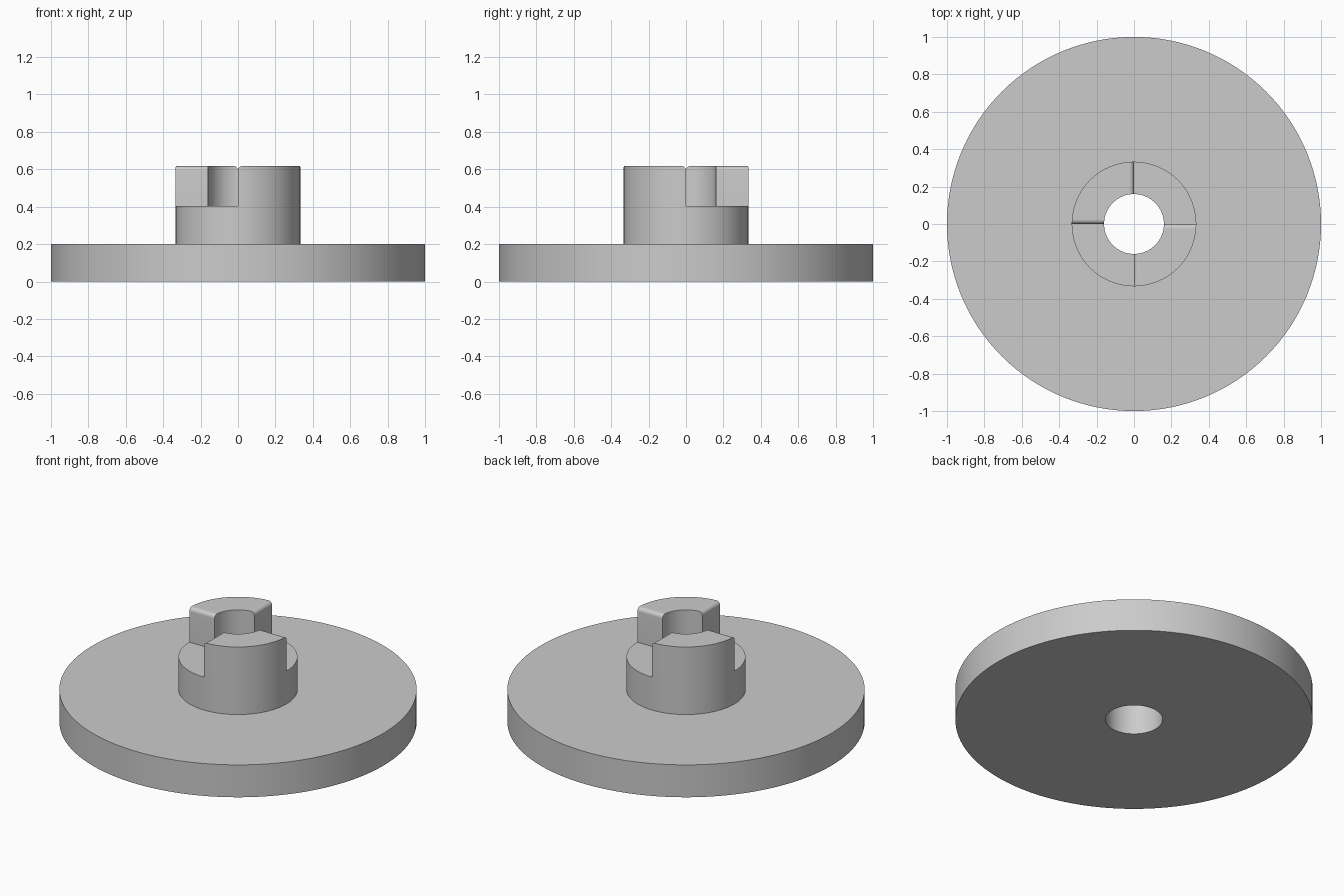
import bpy, bmesh
from math import pi, sin, cos, asin
from mathutils import Vector

cube = bpy.data.objects.get("Cube")
if cube:
    bpy.data.objects.remove(cube, do_unlink=True)

BORE, HUB, DISC = 0.16, 0.333, 1.0
DISC_TOP, HUB_TOP, JAW_TOP = 0.2, 0.403, 0.617
FILLET, SEGMENTS = 0.024, 128

grey = bpy.data.materials.new("plain grey")
grey.use_nodes = True
grey.diffuse_color = (0.6, 0.6, 0.6, 1)
grey.node_tree.nodes["Principled BSDF"].inputs["Base Color"].default_value = (0.6, 0.6, 0.6, 1)


def finish(bm, name):
    bmesh.ops.recalc_face_normals(bm, faces=bm.faces)
    mesh = bpy.data.meshes.new(name)
    bm.to_mesh(mesh)
    bm.free()
    mesh.materials.append(grey)
    obj = bpy.data.objects.new(name, mesh)
    bpy.context.collection.objects.link(obj)
    bpy.ops.object.select_all(action='DESELECT')
    obj.select_set(True)
    bpy.context.view_layer.objects.active = obj
    bpy.ops.object.shade_smooth_by_angle(angle=pi / 6)
    return obj


# Flange and hub: one turned profile with a through bore
bm = bmesh.new()
profile = [(BORE, 0), (DISC, 0), (DISC, DISC_TOP), (HUB, DISC_TOP),
           (HUB, HUB_TOP), (BORE, HUB_TOP)]
verts = [bm.verts.new((r, 0, z)) for r, z in profile]
edges = [bm.edges.new((a, b)) for a, b in zip(verts, verts[1:] + verts[:1])]
bmesh.ops.spin(bm, geom=verts + edges, cent=(0, 0, 0), axis=(0, 0, 1),
               angle=2 * pi, steps=SEGMENTS, use_duplicate=False)
bmesh.ops.remove_doubles(bm, verts=bm.verts, dist=0.0001)
# Open the hub top where the jaws rise from it
covered = []
for face in bm.faces:
    centre = face.calc_center_median()
    if abs(centre.z - HUB_TOP) < 0.001 and centre.x * centre.y < 0:
        covered.append(face)
bmesh.ops.delete(bm, geom=covered, context='FACES')
finish(bm, "flange_and_hub")


def jaw_stations(radius):
    """Angle and top height along a quarter turn, rounded at both ends."""
    start = []
    for i in range(9):
        t = i / 8 * pi / 2
        start.append((asin(FILLET * (1 - cos(t)) / radius),
                      JAW_TOP - FILLET + FILLET * sin(t)))
    first = start[-1][0]
    span = pi / 2 - 2 * first
    middle = [(first + span * i / 28, JAW_TOP) for i in range(1, 28)]
    end = [(pi / 2 - a, z) for a, z in reversed(start)]
    return start + middle + end


# Two opposite quarter-ring clutch jaws
def make_jaw(name, turn):
    bm = bmesh.new()
    rows = []
    for (ai, z), (ao, _) in zip(jaw_stations(BORE), jaw_stations(HUB)):
        loop = []
        for r, a, h in ((BORE, ai, HUB_TOP), (BORE, ai, z),
                        (HUB, ao, z), (HUB, ao, HUB_TOP)):
            loop.append(bm.verts.new(Vector((r * cos(a + turn), r * sin(a + turn), h))))
        rows.append(loop)
    for p, q in zip(rows, rows[1:]):
        for k in range(3):
            bm.faces.new((p[k], p[k + 1], q[k + 1], q[k]))
    bm.faces.new(rows[0])
    bm.faces.new(rows[-1])
    finish(bm, name)


make_jaw("front_jaw", -pi / 2)
make_jaw("back_jaw", pi / 2)

# Open shells: make sure every face points away from the material
for obj in (bpy.data.objects["front_jaw"], bpy.data.objects["back_jaw"]):
    bm = bmesh.new()
    bm.from_mesh(obj.data)
    bm.faces.ensure_lookup_table()
    top = max(bm.faces, key=lambda f: f.calc_center_median().z)
    if top.normal.z < 0:
        bmesh.ops.reverse_faces(bm, faces=bm.faces)
    bm.to_mesh(obj.data)
    bm.free()
